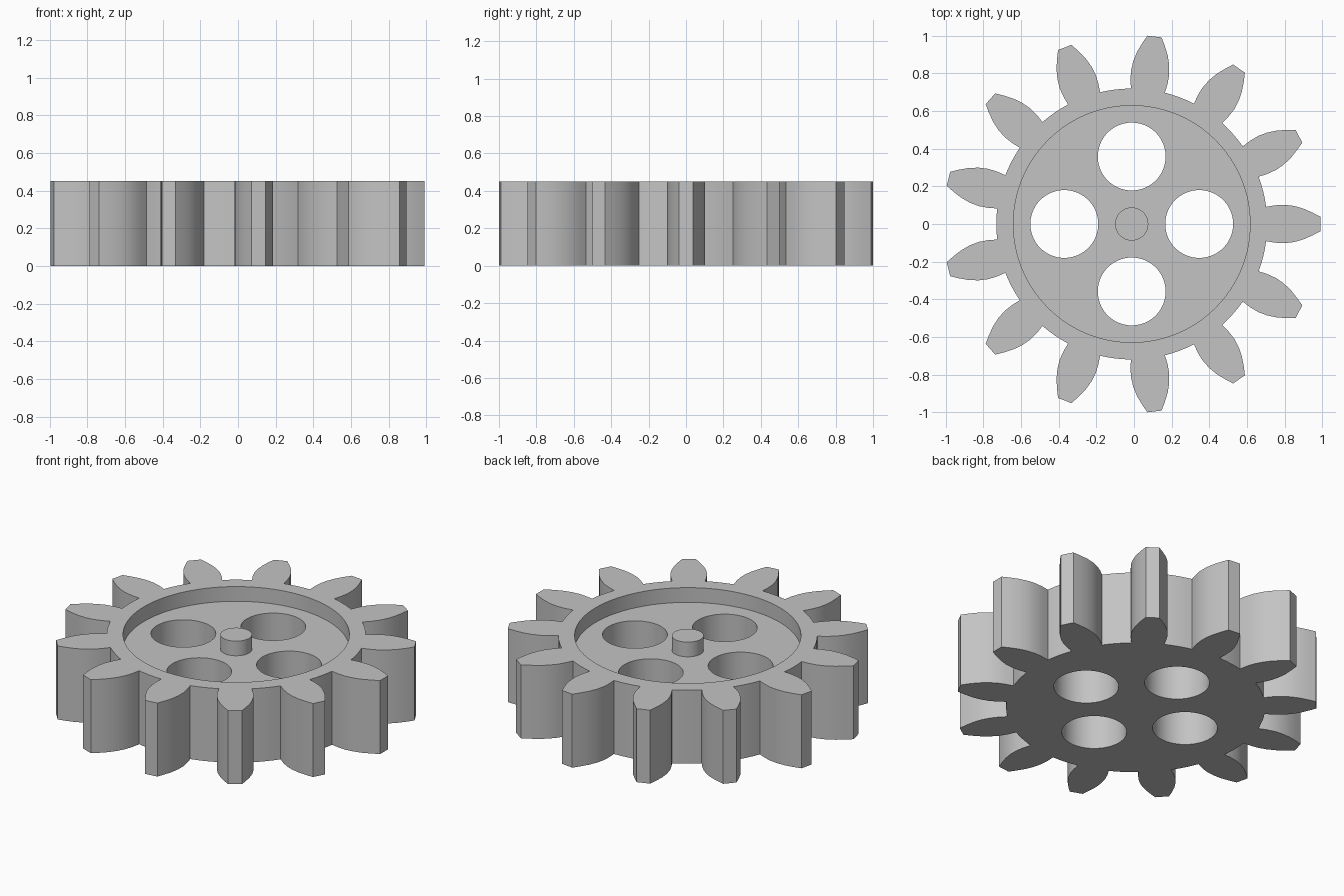
import bpy, bmesh, math
from mathutils import Matrix

cube = bpy.data.objects.get("Cube")
if cube:
    bpy.data.objects.remove(cube, do_unlink=True)

TEETH = 13
HEIGHT, FLOOR = 0.45, 0.36
CENTRE_X = -0.012
ROOT = 0.713
# one tooth flank: distance from the axis, half width
FLANK = [(ROOT, 0.091), (0.76, 0.099), (0.81, 0.102), (0.86, 0.096),
         (0.91, 0.082), (0.96, 0.06), (1.002, 0.038)]

grey = bpy.data.materials.new("plain grey")
grey.use_nodes = True
grey.diffuse_color = (0.55, 0.55, 0.55, 1)
grey.node_tree.nodes["Principled BSDF"].inputs["Base Color"].default_value = (0.55, 0.55, 0.55, 1)


def prism(name, outline, bottom, top):
    """Extrude a flat outline between two heights."""
    bm = bmesh.new()
    face = bm.faces.new([bm.verts.new((x, y, bottom)) for x, y in outline])
    grown = bmesh.ops.extrude_face_region(bm, geom=[face])["geom"]
    verts = [v for v in grown if isinstance(v, bmesh.types.BMVert)]
    bmesh.ops.translate(bm, verts=verts, vec=(0, 0, top - bottom))
    bmesh.ops.recalc_face_normals(bm, faces=bm.faces)
    mesh = bpy.data.meshes.new(name)
    bm.to_mesh(mesh)
    bm.free()
    mesh.materials.append(grey)
    obj = bpy.data.objects.new(name, mesh)
    obj.location.x = CENTRE_X
    bpy.context.collection.objects.link(obj)
    return obj


def circle(radius, cx=0, cy=0, n=72):
    turn = math.tau / n
    return [(cx + radius * math.cos(i * turn), cy + radius * math.sin(i * turn))
            for i in range(n)]


def select(obj):
    bpy.ops.object.select_all(action="DESELECT")
    obj.select_set(True)
    bpy.context.view_layer.objects.active = obj


# gear outline: each tooth followed by the arc of its root gap
pitch = math.tau / TEETH
root_half = math.atan2(FLANK[0][1], FLANK[0][0])
root_radius = math.hypot(*FLANK[0])
outline = []
for i in range(TEETH):
    spin = Matrix.Rotation(i * pitch, 2)
    tooth = [(r, -w) for r, w in FLANK] + [(r, w) for r, w in reversed(FLANK)]
    for x, y in tooth:
        outline.append((spin[0][0] * x + spin[0][1] * y, spin[1][0] * x + spin[1][1] * y))
    for k in range(1, 4):
        a = i * pitch + root_half + (pitch - 2 * root_half) * k / 4
        outline.append((root_radius * math.cos(a), root_radius * math.sin(a)))
gear = prism("gear_body", outline, 0, HEIGHT)

# round recess in the top and four through holes
cutters = [prism("recess_cutter", circle(0.628, n=128), FLOOR, HEIGHT + 0.1)]
for i in range(4):
    a = i * math.pi / 2
    cutters.append(prism("hole_cutter", circle(0.18, 0.358 * math.cos(a), 0.358 * math.sin(a)),
                         -0.1, HEIGHT + 0.2))
select(gear)
for cutter in cutters:
    cutter.hide_render = True
    cut = gear.modifiers.new("cut", "BOOLEAN")
    cut.operation = "DIFFERENCE"
    cut.solver = "EXACT"
    cut.object = cutter
    bpy.ops.object.modifier_apply(modifier=cut.name)
    bpy.data.objects.remove(cutter, do_unlink=True)

# central hub, level with the rim
hub = prism("centre_hub", circle(0.088, n=48), FLOOR - 0.02, HEIGHT)

for obj in (gear, hub):
    select(obj)
    bpy.ops.object.shade_smooth_by_angle(angle=math.radians(25))
